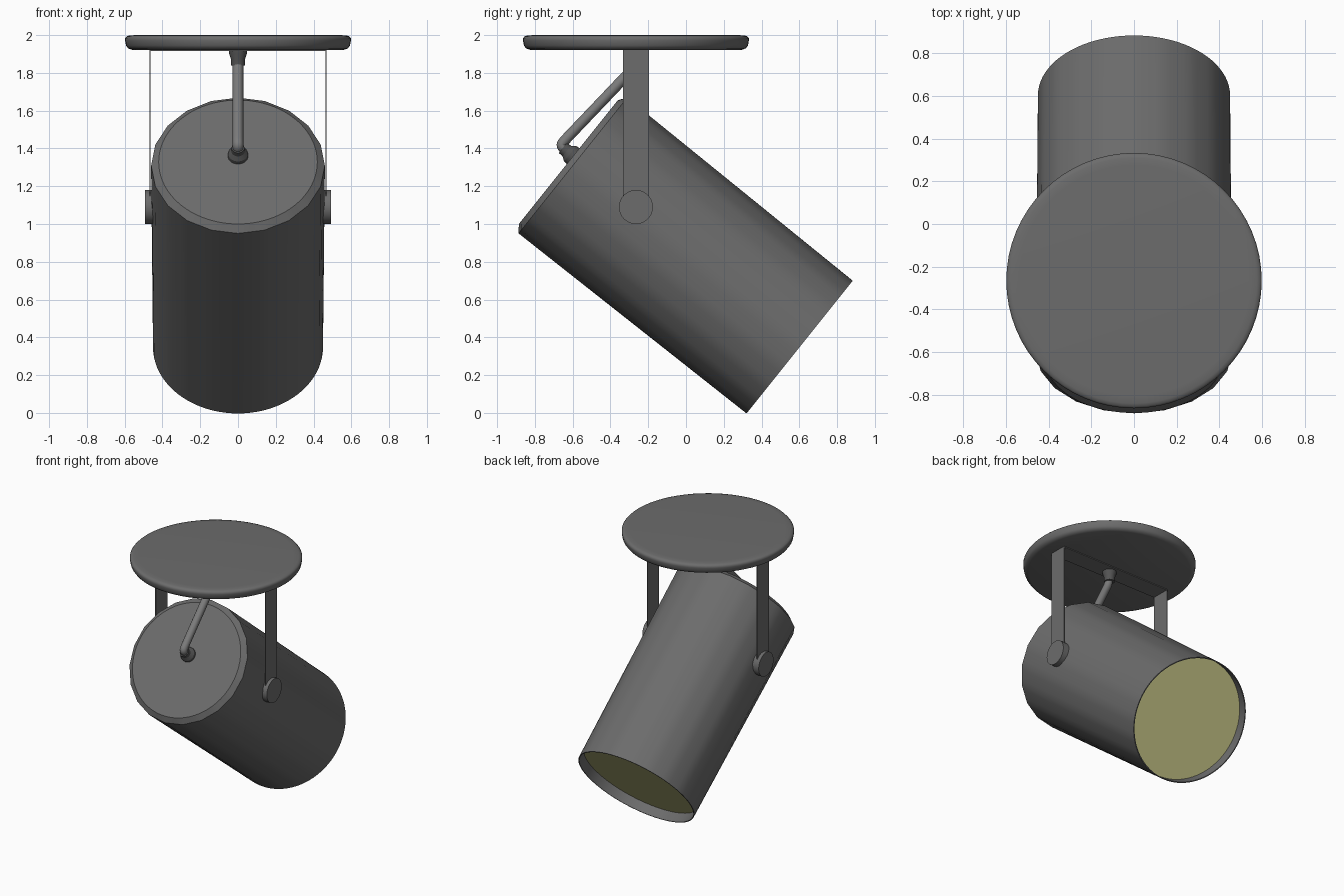
import bpy, bmesh, math
from mathutils import Matrix, Vector

if "Cube" in bpy.data.objects:
    bpy.data.objects.remove(bpy.data.objects["Cube"])


def paint(name, r, g, b):
    mat = bpy.data.materials.new(name)
    mat.diffuse_color = (r, g, b, 1)
    mat.use_nodes = True
    mat.node_tree.nodes["Principled BSDF"].inputs["Base Color"].default_value = mat.diffuse_color
    return mat


METAL = paint("dark_metal", .15, .15, .15)
CORD = paint("cord_grey", .2, .2, .2)
RUBBER = paint("gland_black", .09, .09, .09)
LENS = paint("warm_lens", .65, .64, .28)


def finish(name, bm, mat=METAL, smooth=30):
    bmesh.ops.recalc_face_normals(bm, faces=bm.faces)
    me = bpy.data.meshes.new(name)
    bm.to_mesh(me)
    bm.free()
    ob = bpy.data.objects.new(name, me)
    me.materials.append(mat)
    bpy.context.collection.objects.link(ob)
    bpy.context.view_layer.objects.active = ob
    bpy.ops.object.select_all(action='DESELECT')
    ob.select_set(True)
    if smooth:
        bpy.ops.object.shade_smooth_by_angle(angle=math.radians(smooth))
    return ob


def lathe(name, profile, matrix, segs, mat=METAL, smooth=30):
    """Spin (radius, height[, polygon sides]) points round local z, capping both ends
    unless the profile's last ring is shared with another part."""
    bm = bmesh.new()
    rings = []
    for r, h, *sides in profile:
        ring = []
        for i in range(segs):
            a = math.tau * i / segs
            k = r
            if sides:
                half = math.pi / sides[0]
                k = r * math.cos(half) / math.cos(a % (2 * half) - half)
            ring.append(bm.verts.new(matrix @ Vector((k * math.cos(a), k * math.sin(a), h))))
        rings.append(ring)
    for p, q in zip(rings, rings[1:]):
        for i in range(segs):
            j = (i + 1) % segs
            bm.faces.new((p[i], p[j], q[j], q[i]))
    bm.faces.new(rings[0])
    bm.faces.new(rings[-1])
    return finish(name, bm, mat, smooth)


PY = -0.265                                   # y of canopy and pivot
tilt = Matrix.Rotation(math.atan2(-0.781, -0.625), 4, 'X')
body = Matrix.Translation((0, -0.603, 1.3125)) @ tilt
mount = Matrix.Translation((0, PY, 0))

# Ceiling canopy with a softly rounded rim
lathe("ceiling_canopy", [(.54, 2), (.575, 1.998), (.59, 1.993), (.598, 1.984), (.598, 1.972),
                         (.593, 1.945), (.582, 1.93), (.56, 1.922)], mount, 64, smooth=45)

# Lamp housing: coarse chamfered back, smooth open front with thin rim
lathe("lamp_housing", [(.42, -.025), (.46, .005, 20), (.45, 1.543),
                       (.443, 1.543), (.443, 1.46)], body, 80)

# Recessed lens
lathe("lens", [(.443, 1.462), (.443, 1.47)], body, 80, LENS)

# U-shaped strap extruded across its width
bm = bmesh.new()
outer, inner, w = .468, .462, .069
path = [(0, 1.924), (outer, 1.924), (outer, 1.06), (inner, 1.06), (inner, 1.916), (0, 1.916)]
pts = path + [(-x, z) for x, z in path[-2:0:-1]]
face = bm.faces.new([bm.verts.new((x, PY - w, z)) for x, z in pts])
ext = bmesh.ops.extrude_face_region(bm, geom=[face])
bmesh.ops.translate(bm, vec=(0, 2 * w, 0),
                    verts=[v for v in ext['geom'] if isinstance(v, bmesh.types.BMVert)])
finish("mounting_strap", bm, smooth=0)

# Pivot knobs
for side, label in ((1, "right"), (-1, "left")):
    m = Matrix.Translation((0, PY, 1.09)) @ Matrix.Rotation(side * math.pi / 2, 4, 'Y')
    lathe("pivot_knob_" + label, [(.09, .44), (.09, .493)], m, 40)

# Cord glands at canopy and housing
lathe("upper_cord_gland", [(.05, 1.925), (.048, 1.905), (.038, 1.875), (.036, 1.84)],
      mount, 32, RUBBER)
lathe("lower_cord_gland", [(.054, -.02), (.052, -.045), (.036, -.068), (.034, -.095)],
      body @ Matrix.Translation((0, -.04, 0)), 32, RUBBER)

# Power cord with a rounded bend
cu = bpy.data.curves.new("cord_path", 'CURVE')
cu.dimensions = '3D'
cu.bevel_depth = .028
cu.bevel_resolution = 4
cu.resolution_u = 8
cu.materials.append(CORD)
knots = [((PY, 1.9), (PY, 1.91), (PY, 1.88)),
         ((PY - .02, 1.818), (PY - .003, 1.843), (PY - .04, 1.796)),
         ((-.635, 1.45), (-.62, 1.466), (-.662, 1.421)),
         ((-.64, 1.395), (-.665, 1.415), (-.62, 1.379))]
sp = cu.splines.new('BEZIER')
sp.bezier_points.add(len(knots) - 1)
for bp, (c, l, r) in zip(sp.bezier_points, knots):
    bp.handle_left_type = bp.handle_right_type = 'FREE'
    bp.co, bp.handle_left, bp.handle_right = (0, *c), (0, *l), (0, *r)
cord = bpy.data.objects.new("power_cord", cu)
bpy.context.collection.objects.link(cord)
